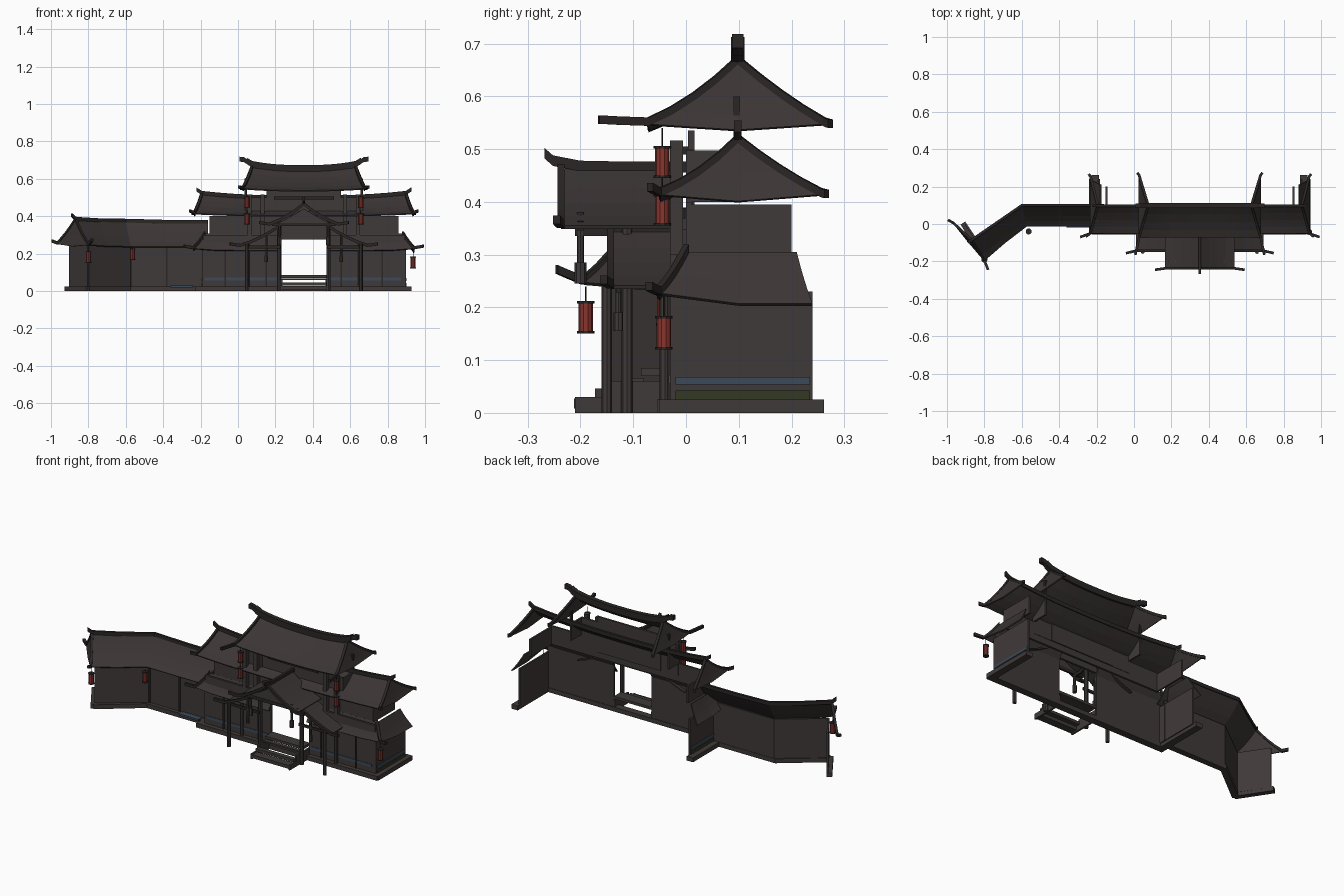
import bpy, bmesh, math
from mathutils import Vector as V

if "Cube" in bpy.data.objects:
    bpy.data.objects.remove(bpy.data.objects["Cube"])

def mat(name, r, g, b):
    m = bpy.data.materials.new(name)
    m.diffuse_color = (r, g, b, 1)
    m.use_nodes = True
    m.node_tree.nodes["Principled BSDF"].inputs["Base Color"].default_value = m.diffuse_color
    return m

ROOF = mat("dark roof tile", .044, .035, .035)
WALL = mat("dark timber", .051, .041, .041)
TRIM = mat("black brown trim", .024, .019, .019)
RED = mat("lantern red", .25, .036, .026)
BLUE = mat("faded blue band", .045, .068, .10)
GREEN = mat("moss green", .032, .042, .016)
CX = .352  # centre of the hall

def finish(name, bm, m):
    bmesh.ops.recalc_face_normals(bm, faces=bm.faces)
    me = bpy.data.meshes.new(name)
    bm.to_mesh(me)
    bm.free()
    ob = bpy.data.objects.new(name, me)
    me.materials.append(m)
    bpy.context.collection.objects.link(ob)
    return ob

def box(name, x0, x1, y0, y1, z0, z1, m=WALL):
    bm = bmesh.new()
    bmesh.ops.create_cube(bm, size=1)
    for v in bm.verts:
        v.co = V((x0 + (v.co.x + .5) * (x1 - x0), y0 + (v.co.y + .5) * (y1 - y0), z0 + (v.co.z + .5) * (z1 - z0)))
    return finish(name, bm, m)

def bar(name, pts, w, h, m=TRIM):
    """Sweep an upright rectangle along a path."""
    pts = [V(p) for p in pts]
    bm = bmesh.new()
    rings = []
    for i, p in enumerate(pts):
        t = pts[min(i + 1, len(pts) - 1)] - pts[max(i - 1, 0)]
        s = V((t.y, -t.x, 0)).normalized() * w / 2
        u = V((0, 0, h / 2))
        rings.append([bm.verts.new(p + q) for q in (s + u, s - u, -s - u, -s + u)])
    for a, b in zip(rings, rings[1:]):
        for k in range(4):
            bm.faces.new((a[k], a[k - 1], b[k - 1], b[k]))
    bm.faces.new(rings[0])
    bm.faces.new(rings[-1])
    return finish(name, bm, m)

def wall(name, pts, z0, z1, w=.01, m=WALL):
    return bar(name, [(x, y, (z0 + z1) / 2) for x, y in pts], w, z1 - z0, m)

def post(name, x, y, z0, z1, r, m=WALL, sides=8):
    bm = bmesh.new()
    bmesh.ops.create_cone(bm, cap_ends=True, segments=sides, radius1=r, radius2=r, depth=z1 - z0)
    bmesh.ops.translate(bm, verts=bm.verts, vec=(x, y, (z0 + z1) / 2))
    return finish(name, bm, m)

def sheet(name, top, low, sag=.01, m=ROOF):
    """Sagging roof slope between an upper and a lower line of points."""
    bm = bmesh.new()
    rows = []
    for k in range(5):
        t = k / 4
        rows.append([bm.verts.new(V(a).lerp(V(b), t) - V((0, 0, sag * 4 * t * (1 - t)))) for a, b in zip(top, low)])
    for a, b in zip(rows, rows[1:]):
        for i in range(len(a) - 1):
            bm.faces.new((a[i], a[i + 1], b[i + 1], b[i]))
    bmesh.ops.remove_doubles(bm, verts=bm.verts, dist=1e-5)
    ob = finish(name, bm, m)
    s = ob.modifiers.new("thickness", 'SOLIDIFY')
    s.thickness, s.offset = .007, 0
    return ob

def rib(name, a, b, tip, w=.014, h=.016, sag=.01):
    """Hip rib following the sag and curling up at its tip."""
    a, b, tip = V(a), V(b), V(tip)
    pts = [a.lerp(b, t) + V((0, 0, .006 - sag * 4 * t * (1 - t))) for t in (0, .25, .5, .75, 1)]
    bar(name, pts + [b.lerp(tip, .6) + V((0, 0, .002)), tip], w, h)

def line(hw, y, z, lift, n=12):
    out = []
    for i in range(n + 1):
        u = 2 * i / n - 1
        out.append((CX + hw * u, y, z + lift * abs(u) ** 2.5))
    return out

def hip_roof(name, hr, he, zr, ze, yf, yb, lift, rw, rh, tipz, tip):
    yr = .098
    top, low = line(hr, yr, zr, lift), line(he, yf, ze, lift * .5)
    sheet(name + "_front_slope", top, low, .012)
    for s in (-1, 1):
        a = top[-1 if s > 0 else 0]
        ef, eb = (CX + s * he, yf, ze + lift * .5), (CX + s * he, yb, ze + lift * .5)
        sheet(name + "_end_slope", [a, a, a], [ef, (CX + s * he, yr, ze), eb], .006)
        rib(name + "_front_rib", a, ef, (CX + s * tip[0], tip[1], tip[2]), sag=.012)
        rib(name + "_back_rib", a, eb, (CX + s * (he + .01), yb + .012, ze + lift * .6), sag=.006)
    ridge = [(x, y, z + rh * .4) for x, y, z in top]
    ends = [(CX - hr - .03, yr, tipz), (CX + hr + .03, yr, tipz)]
    bar(name + "_ridge", [ends[0]] + ridge + [ends[1]], rw, rh)

def lantern(x, y, z0, z1, hang):
    post("lantern_body", x, y, z0 + .005, z1 - .005, .014, RED, 10)
    for z in (z0, z1 - .005):
        post("lantern_cap", x, y, z, z + .005, .0165, TRIM, 10)
    post("lantern_cord", x, y, z1, hang, .0015, TRIM, 4)

# hall plinth, U-shaped with open back
L, R = CX - .54, CX + .54
wall("plinth_front", [(L - .04, -.035), (R + .03, -.035)], 0, .025, .04)
for x in (L - .02, R + .015):
    wall("plinth_end", [(x, -.05), (x, .262)], 0, .025, .04)

# hall ground floor walls around the doorway
DL, DR = CX - .12, CX + .12
for a, b in ((L, DL), (DR, R)):
    box("front_wall", a, b, -.03, -.018, .02, .3)
    box("blue_band_front", a + .01, b - .02, -.033, -.03, .056, .072, BLUE)
box("door_lintel_wall", DL, DR, -.03, -.018, .275, .36)
for s in (-1, 1):
    x = CX + s * .54
    wall("end_wall", [(x, -.03), (x, .24)], .02, .23)
    wall("blue_band_end", [(x + s * .006, -.02), (x + s * .006, .235)], .054, .068, .004, BLUE)
    wall("moss_band_end", [(x + s * .006, -.02), (x + s * .006, .235)], .025, .042, .004, GREEN)
    for d in (.2, .3, .42):
        box("wall_stile", CX + s * d - .004, CX + s * d + .004, -.036, -.03, .02, .23, TRIM)

# lower skirt roof
for s in (-1, 1):
    top = [(CX + s * d, 0, .305) for d in (.12, .33, .45, .53)]
    low = [(CX + s * d, -.052, z) for d, z in ((.12, .215), (.33, .215), (.48, .217), (.59, .225))]
    sheet("skirt_front", top, low, .006)
    sheet("skirt_end", [(CX + s * .53, y, .303) for y in (0, .1, .21)],
          [(CX + s * .59, y, z) for y, z in ((-.052, .225), (.1, .205), (.24, .205))], .006)
    rib("skirt_rib", top[-1], low[-1], (CX + s * .64, -.07, .24), sag=.006)
    # upper floor end walls
    x = CX + s * .5
    wall("upper_end_wall", [(x, 0), (x, .2)], .295, .395)
box("upper_front_wall", CX - .505, CX + .505, 0, .01, .295, .40)

# middle roof
hip_roof("middle_roof", .545, .585, .49, .4, -.05, .255, .025, .014, .022, .543, (.61, -.068, .428))

# central top floor
box("centre_wall", CX - .2, CX + .2, .004, .016, .33, .535)
for s in (-1, 1):
    a, b = sorted((CX + s * .2, CX + s * .31))
    box("centre_side_wall", a, b, 0, .012, .33, .5)
    wall("centre_end_wall", [(CX + s * .31, 0), (CX + s * .31, .1)], .4, .497)
    for d in (.22, .29):
        box("tall_column", CX + s * d - .011, CX + s * d + .011, -.03, -.006, .3, .516)
    box("roof_beam", CX + s * .31 - .006, CX + s * .31 + .006, .09, .102, .49, .6, TRIM)
    lantern(CX + s * .305, -.045, .445, .506, .54)
    lantern(CX + s * .305, -.045, .355, .415, .445)
box("name_board_frame", CX - .16, CX + .16, -.008, .004, .49, .505, TRIM)

# top roof with heavy swept ridge
hip_roof("top_roof", .275, .325, .642, .535, -.072, .262, .022, .026, .034, .695, (.345, -.165, .556))
for s in (-1, 1):
    bar("ridge_horn", [(CX + s * d, .098, z) for d, z in ((.25, .665), (.29, .682), (.32, .702), (.345, .705))], .022, .026)

# porch gable roof
ys = (-.237, -.17, -.1, -.01)
bar("porch_ridge", [(CX, -.268, .492), (CX, -.252, .478), (CX, -.2, .468), (CX, -.1, .466), (CX, 0, .466)], .014, .02)
for s in (-1, 1):
    sheet("porch_slope", [(CX, y, .46) for y in ys], [(CX + s * .185, y, .352) for y in ys], .012)
    rib("porch_barge", (CX, -.237, .462), (CX + s * .185, -.237, .352), (CX + s * .24, -.245, .366), sag=.012)
    # lower side roofs of the porch
    y2 = (-.143, -.08, 0)
    sheet("porch_side_slope", [(CX + s * .125, y, .345) for y in y2], [(CX + s * .34, y, .238) for y in y2], .01)
    rib("porch_side_barge", (CX + s * .125, -.143, .345), (CX + s * .34, -.143, .238), (CX + s * .395, -.156, .252))
    # posts, pendants and tie beams
    post("inner_post", CX + s * .132, -.112, 0, .37, .011)
    post("outer_post", CX + s * .305, -.15, 0, .25, .01)
    post("wall_post", CX + s * .3, -.04, 0, .25, .01)
    post("porch_pendant", CX + s * .13, -.2, .265, .38, .007)
    post("pendant_bulb", CX + s * .13, -.2, .245, .285, .011)
    post("side_pendant", CX + s * .2, -.128, .18, .3, .006)
    post("side_bulb", CX + s * .2, -.128, .155, .19, .009)
    wall("porch_tie", [(CX + s * .13, -.21), (CX + s * .13, -.02)], .335, .352, .01, TRIM)
    wall("side_tie", [(CX + s * .125, -.128), (CX + s * .31, -.128)], .228, .242, .01, TRIM)
bar("porch_cross_beam", [(CX - .17, -.2, .355), (CX + .17, -.2, .355)], .012, .018, TRIM)
sheet("porch_gable_panel", [(CX, -.2, .44)] * 3, [(CX + d, -.2, .352) for d in (-.16, 0, .16)], .004, WALL)

# entrance steps
for y0, y1, z0, z1 in ((-.212, -.168, .008, .027), (-.172, -.145, .03, .046), (-.103, -.08, .058, .066), (-.085, -.02, .07, .085)):
    box("step", DL, DR, y0, y1, z0, z1)
for x in (DL, DR):
    box("step_side_low", x - .005, x + .005, -.21, -.15, 0, .03)
    box("step_side_high", x - .005, x + .005, -.15, -.02, 0, .06)

# left wing: bent wall, end wall and plinth
W = [(-.18, .02), (-.575, .02), (-.8, -.15), (-.885, -.04), (-.9, .0)]
wall("wing_wall", W[:3], .02, .25)
wall("wing_end_wall", [W[2], W[4]], .02, .25)
wall("wing_plinth", [(-.2, .01), (-.58, .01), (-.805, -.165)], 0, .025, .035)
wall("wing_end_plinth", [(-.8, -.17), (-.915, .005)], 0, .025, .03)
wall("wing_blue_band", [(-.24, .0), (-.36, .0)], .018, .028, .036, BLUE)
for x in (-.38, -.57):
    box("wing_stile", x - .004, x + .004, .008, .016, .02, .24, TRIM)

# left wing roof following the bend
top = [(-.16, .1, .362), (-.38, .1, .362), (-.6, .1, .368), (-.74, .003, .37), (-.868, -.085, .378)]
low = [(-.16, -.01, .235), (-.38, -.01, .235), (-.572, -.01, .236), (-.69, -.1, .237), (-.8, -.195, .245)]
sheet("wing_slope", top, low, .012)
ridge = [(x, y, z + .008) for x, y, z in top]
bar("wing_ridge", ridge + [(-.888, -.1, .405)], .014, .02)
back = (-.965, .005, .25)
sheet("wing_end_slope", [top[-1]] * 3, [low[-1], (-.885, -.095, .238), back], .008)
rib("wing_front_rib", top[-1], low[-1], (-.78, -.245, .272), sag=.012)
rib("wing_back_rib", top[-1], back, (-.995, .022, .268), sag=.008)

# hanging lanterns at the eaves
lantern(-.8, -.19, .15, .212, .24)
lantern(-.563, -.04, .165, .227, .24)
lantern(.936, -.042, .12, .184, .225)
